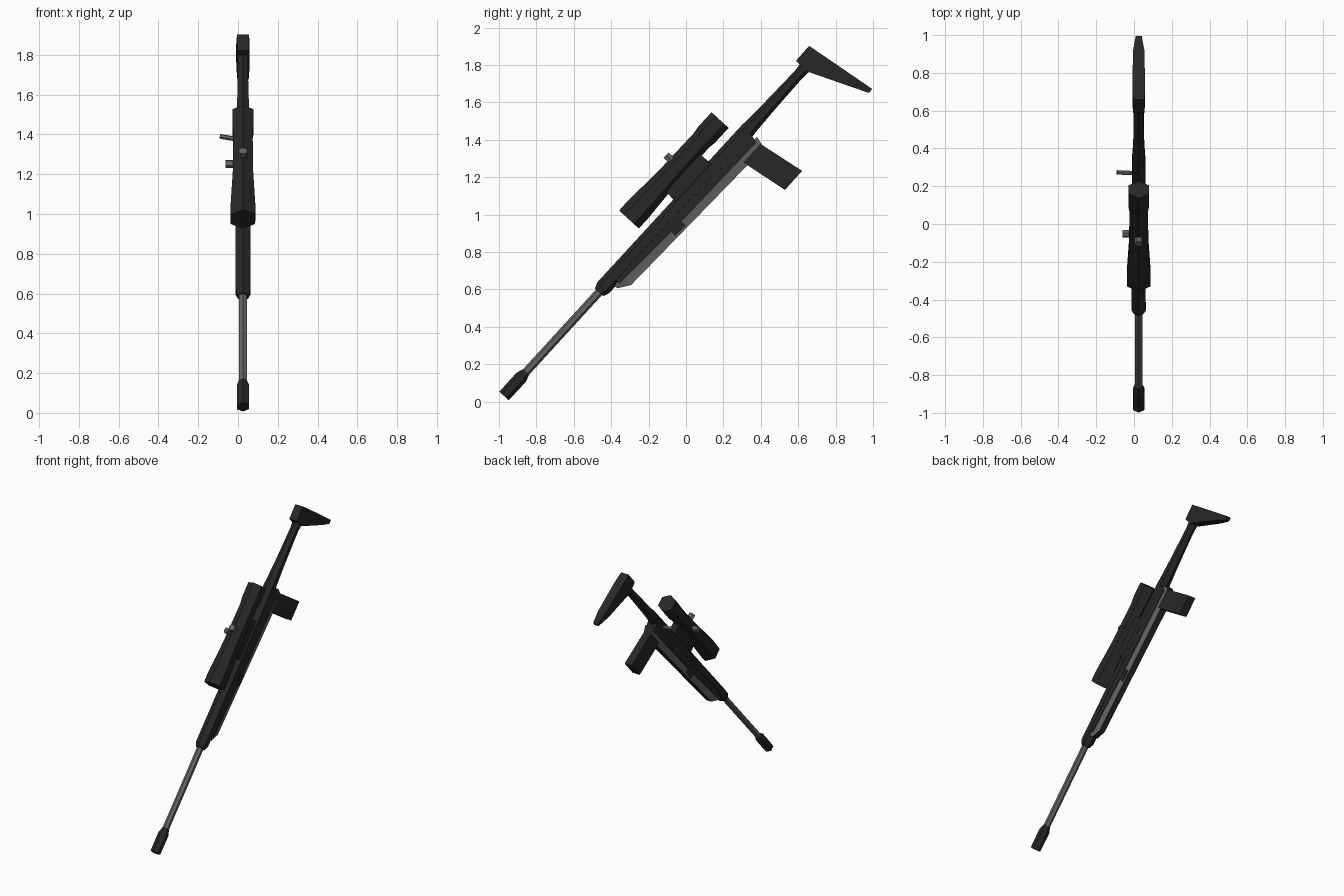
import bpy, bmesh, math
from mathutils import Vector

if "Cube" in bpy.data.objects:
    bpy.data.objects.remove(bpy.data.objects["Cube"])

# Rifle frame: s runs from muzzle to butt, t is the rifle's own "up", x is sideways
ANGLE = math.radians(47.5)
C, S = math.cos(ANGLE), math.sin(ANGLE)
X0 = 0.025


def place(x, s, t):
    return Vector((X0 + x, -0.973 + C * s - S * t, 0.03 + S * s + C * t))


def material(name, v):
    m = bpy.data.materials.new(name)
    m.diffuse_color = (v, v, v, 1)
    m.use_nodes = True
    m.node_tree.nodes["Principled BSDF"].inputs["Base Color"].default_value = m.diffuse_color
    return m


BLACK = material("black_polymer", 0.020)
STEEL = material("grey_steel", 0.13)


def loft(name, rings, mats, rule=None):
    """Skin a list of equal-length rings of (x, s, t) points and cap both ends."""
    bm = bmesh.new()
    vs = [[bm.verts.new(place(*p)) for p in ring] for ring in rings]
    n = len(rings[0])
    for a, b in zip(vs, vs[1:]):
        for i in range(n):
            j = (i + 1) % n
            bm.faces.new((a[i], a[j], b[j], b[i]))
    bm.faces.new(vs[0])
    bm.faces.new(vs[-1])
    bmesh.ops.recalc_face_normals(bm, faces=bm.faces)
    if rule:
        for f in bm.faces:
            f.material_index = rule(f)
    me = bpy.data.meshes.new(name)
    bm.to_mesh(me)
    bm.free()
    for m in mats:
        me.materials.append(m)
    ob = bpy.data.objects.new(name, me)
    bpy.context.collection.objects.link(ob)
    return ob


def tube(name, stations, mat, t=0.0, sides=6):
    """Faceted tube along the rifle; stations are (s, radius)."""
    a = [2 * math.pi * i / sides for i in range(sides)]
    loft(name, [[(r * math.sin(k), s, t + r * math.cos(k)) for k in a]
                for s, r in stations], [mat])


def slab(name, stations, mats, rule=None):
    """Four-sided bar; stations are (s1, t1, half_width1, s2, t2, half_width2)."""
    loft(name, [[(-w1, s1, t1), (w1, s1, t1), (w2, s2, t2), (-w2, s2, t2)]
                for s1, t1, w1, s2, t2, w2 in stations], mats, rule)


def knob(name, p, q, r, mat, sides=6):
    """Small peg between two points in the rifle frame."""
    p, q = Vector(p), Vector(q)
    d = (q - p).normalized()
    u = d.cross(Vector((0, 1, 0))).normalized()
    v = d.cross(u)
    a = [2 * math.pi * i / sides for i in range(sides)]
    loft(name, [[tuple(c + r * (u * math.cos(k) + v * math.sin(k))) for k in a]
                for c in (p, q)], [mat])


# Barrel group
tube("muzzle_brake", [(0, 0.034), (0.135, 0.035), (0.175, 0.022)], BLACK)
tube("barrel", [(0.15, 0.022), (0.80, 0.022)], STEEL)
tube("handguard", [(0.752, 0.030), (0.785, 0.043), (1.94, 0.041)], BLACK)
tube("stock_tube", [(1.93, 0.040), (2.10, 0.033), (2.33, 0.028), (2.40, 0.034)], BLACK)

# Receiver: black housing with a grey-sided lower rail that is black underneath
slab("receiver", [(0.86, 0.0, 0.036, 0.86, -0.050, 0.034),
                  (1.30, 0.0, 0.036, 1.30, -0.070, 0.034),
                  (1.93, 0.0, 0.036, 1.91, -0.080, 0.034)], [BLACK])
slab("lower_rail", [(0.83, -0.035, 0.030, 0.835, -0.058, 0.020),
                    (0.896, -0.035, 0.032, 0.896, -0.100, 0.020),
                    (1.79, -0.060, 0.033, 1.79, -0.126, 0.024),
                    (1.935, -0.060, 0.033, 1.92, -0.118, 0.024)],
     [BLACK, STEEL], lambda f: int(abs(f.normal.x) > 0.5))
slab("magazine_catch", [(1.25, -0.04, 0.037, 1.25, -0.098, 0.028),
                        (1.33, -0.04, 0.037, 1.33, -0.100, 0.028)], [BLACK])

# Magazine
slab("magazine", [(1.785, -0.10, 0.028, 1.92, -0.10, 0.028),
                  (1.827, -0.363, 0.028, 1.964, -0.362, 0.028)], [BLACK])

# Butt with narrowing toe
slab("butt", [(2.376, 0.060, 0.030, 2.482, 0.062, 0.030),
              (2.373, -0.020, 0.034, 2.494, -0.020, 0.034),
              (2.472, -0.250, 0.030, 2.527, -0.250, 0.030),
              (2.513, -0.344, 0.016, 2.540, -0.342, 0.016)], [BLACK])

# Scope, mount and adjusters
tube("scope", [(1.147, 0.071), (1.21, 0.072), (1.45, 0.059), (1.72, 0.056),
               (1.76, 0.062), (1.868, 0.062)], BLACK, t=0.145)
slab("scope_mount", [(1.39, 0.11, 0.022, 1.385, 0.01, 0.026),
                     (1.66, 0.11, 0.022, 1.665, 0.01, 0.026)], [BLACK])
knob("top_adjuster", (0, 1.535, 0.18), (0, 1.535, 0.231), 0.023, STEEL)
knob("side_adjuster", (-0.03, 1.523, 0.145), (-0.087, 1.523, 0.145), 0.021, STEEL)

# Bolt handle on the left side
knob("bolt_handle", (-0.02, 1.83, -0.008), (-0.116, 1.845, 0.0), 0.012, STEEL)
